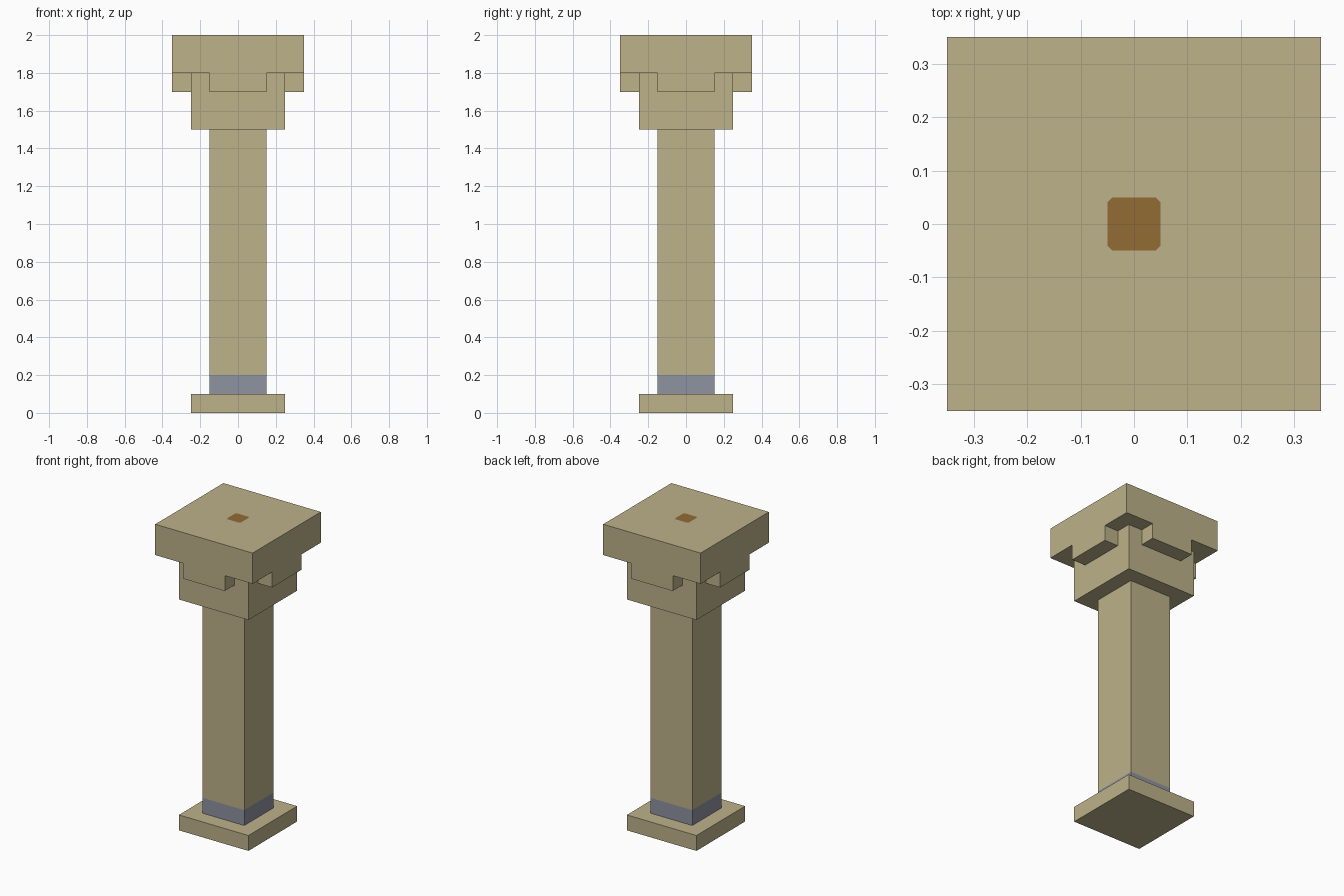
import bpy
import bmesh
from math import pi
from mathutils import Matrix, Vector

cube = bpy.data.objects.get("Cube")
if cube:
    bpy.data.objects.remove(cube)


def make_material(name, color):
    mat = bpy.data.materials.new(name)
    mat.use_nodes = True
    mat.diffuse_color = (*color, 1)
    bsdf = next(n for n in mat.node_tree.nodes if n.type == "BSDF_PRINCIPLED")
    bsdf.inputs["Base Color"].default_value = (*color, 1)
    return mat


sandstone = make_material("sandstone", (0.51, 0.445, 0.254))
slate = make_material("slate_grey", (0.275, 0.292, 0.352))
bronze = make_material("bronze_brown", (0.283, 0.150, 0.034))


def add_object(name, bm, mat):
    mesh = bpy.data.meshes.new(name)
    bm.to_mesh(mesh)
    bm.free()
    mesh.materials.append(mat)
    obj = bpy.data.objects.new(name, mesh)
    bpy.context.collection.objects.link(obj)
    return obj


def add_box(bm, low, high):
    low, high = Vector(low), Vector(high)
    place = Matrix.Translation((low + high) / 2) @ Matrix.Diagonal((*(high - low), 1))
    return bmesh.ops.create_cube(bm, size=1, matrix=place)["verts"]


def square_block(name, half, bottom, top, mat):
    bm = bmesh.new()
    add_box(bm, (-half, -half, bottom), (half, half, top))
    return add_object(name, bm, mat)


# Stacked square sections of the pillar
square_block("base_plinth", 0.25, 0, 0.1, sandstone)
square_block("base_collar", 0.15, 0.1, 0.2, slate)
square_block("shaft", 0.15, 0.2, 1.5, sandstone)
square_block("capital", 0.25, 1.5, 1.8, sandstone)
square_block("top_slab", 0.35, 1.8, 2.0, sandstone)

# Tabs hanging from the middle of each slab edge
for i, side in enumerate(("front", "left", "back", "right")):
    bm = bmesh.new()
    verts = add_box(bm, (-0.15, -0.35, 1.7), (0.15, -0.25, 1.8))
    bmesh.ops.rotate(bm, verts=verts, matrix=Matrix.Rotation(i * pi / 2, 3, "Z"))
    add_object(side + "_tab", bm, sandstone)

# Small inlay with clipped corners, flush with the slab top
bm = bmesh.new()
half, clip = 0.05, 0.04
corners = []
for i in range(4):
    turn = Matrix.Rotation(i * pi / 2, 3, "Z")
    for point in ((half, -clip), (half, clip)):
        corners.append(bm.verts.new(turn @ Vector((*point, 2.0006))))
bm.faces.new(corners)
add_object("top_inlay", bm, bronze)
